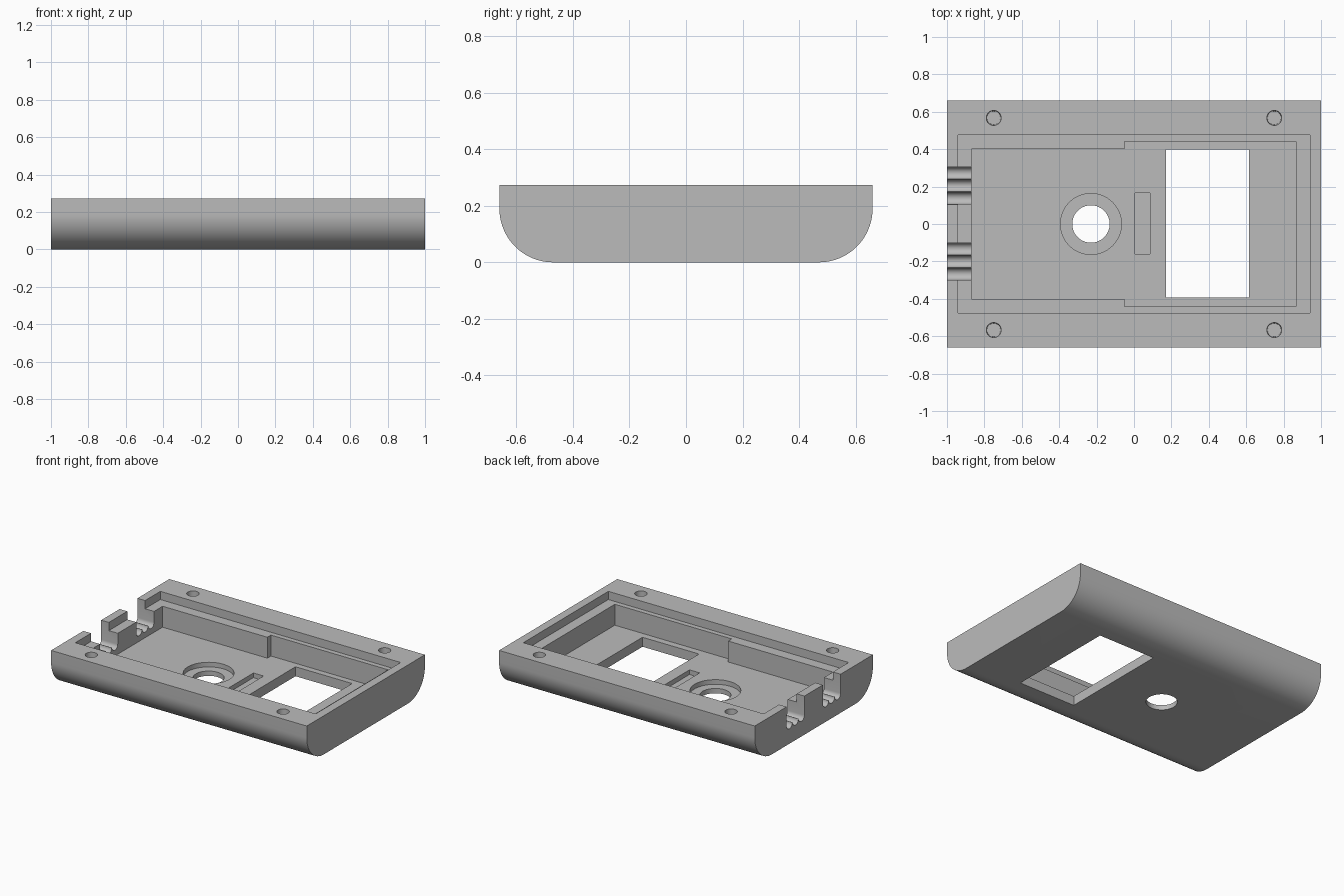
import bpy, bmesh
from math import sin, cos, pi, radians
from mathutils import Vector

cube = bpy.data.objects.get("Cube")
if cube:
    bpy.data.objects.remove(cube, do_unlink=True)

HEIGHT, LEDGE, FLOOR, POCKET = 0.273, 0.215, 0.067, 0.034
ABOVE = 0.4

grey = bpy.data.materials.new("plain grey")
grey.use_nodes = True
colour = (0.5, 0.5, 0.5, 1)
grey.diffuse_color = colour
grey.node_tree.nodes["Principled BSDF"].inputs["Base Color"].default_value = colour


def prism(name, outline, start, end, axis="z", taper=1.0):
    """Solid made by extruding an outline along z, or a (y, z) outline along x."""
    place = (lambda p, h: (p[0], p[1], h)) if axis == "z" else (lambda p, h: (h, p[0], p[1]))
    middle = sum((Vector(p) for p in outline), Vector((0, 0))) / len(outline)
    bm = bmesh.new()
    low = [bm.verts.new(place(middle + (Vector(p) - middle) * taper, start)) for p in outline]
    high = [bm.verts.new(place(p, end)) for p in outline]
    bm.faces.new(low[::-1])
    bm.faces.new(high)
    for i in range(len(low)):
        j = (i + 1) % len(low)
        bm.faces.new((low[i], low[j], high[j], high[i]))
    bmesh.ops.recalc_face_normals(bm, faces=bm.faces)
    mesh = bpy.data.meshes.new(name)
    bm.to_mesh(mesh)
    bm.free()
    mesh.materials.append(grey)
    obj = bpy.data.objects.new(name, mesh)
    bpy.context.collection.objects.link(obj)
    return obj


def rect(x0, x1, y0, y1):
    return [(x0, y0), (x1, y0), (x1, y1), (x0, y1)]


def arc(cx, cy, r, start, end, steps):
    return [(cx + r * cos(start + (end - start) * i / steps),
             cy + r * sin(start + (end - start) * i / steps)) for i in range(steps + 1)]


def circle(cx, cy, r, n=48):
    return arc(cx, cy, r, 0, 2 * pi, n)[:-1]


def cut(target, cutter):
    cutter.hide_render = True
    mod = target.modifiers.new("cut", "BOOLEAN")
    mod.operation, mod.solver, mod.object = "DIFFERENCE", "EXACT", cutter
    bpy.context.view_layer.objects.active = target
    bpy.ops.object.modifier_apply(modifier=mod.name)
    bpy.data.objects.remove(cutter, do_unlink=True)


# Tray body: flat top and ends, rounded lower long edges
W, R = 0.66, 0.19
section = ([(W, HEIGHT), (-W, HEIGHT)]
           + arc(R - W, R, R, pi, 1.5 * pi, 20)
           + arc(W - R, R, R, 1.5 * pi, 2 * pi, 20))
shell = prism("case_shell", section, -1, 1, "x")

# Shallow lid recess, then the stepped main cavity
cut(shell, prism("lid_recess", rect(-0.94, 0.94, -0.475, 0.475), LEDGE, ABOVE))
cavity = [(-0.87, -0.4), (-0.05, -0.4), (-0.05, -0.44), (0.865, -0.44),
          (0.865, 0.44), (-0.05, 0.44), (-0.05, 0.4), (-0.87, 0.4)]
cut(shell, prism("cavity", cavity, FLOOR, ABOVE))

# Floor openings and pockets
cut(shell, prism("window", rect(0.172, 0.615, -0.392, 0.397), -0.1, 0.12))
cut(shell, prism("round_pocket", circle(-0.23, 0, 0.163, 64), POCKET, 0.12))
cut(shell, prism("round_hole", circle(-0.23, 0, 0.1), -0.1, 0.12))
cut(shell, prism("slot_pocket", rect(0.005, 0.085, -0.16, 0.165), POCKET, 0.12))

# Screw holes in the corners
for x in (-0.75, 0.75):
    for y in (-0.567, 0.567):
        cut(shell, prism("screw_hole", circle(x, y, 0.04, 32), 0.12, HEIGHT + 0.01, taper=0.9))

# Cable notches, each with three round channels along the bottom
for y in (-0.2, 0.205):
    notch = [(y + 0.1, ABOVE), (y - 0.1, ABOVE)]
    for offset in (-0.067, 0, 0.067):
        notch += arc(y + offset, 0.138, 0.032, pi, 2 * pi, 12)
    cut(shell, prism("cable_notch", notch, -1.1, -0.8, "x"))

bpy.ops.object.select_all(action="DESELECT")
shell.select_set(True)
bpy.context.view_layer.objects.active = shell
bpy.ops.object.shade_smooth_by_angle(angle=radians(30))
